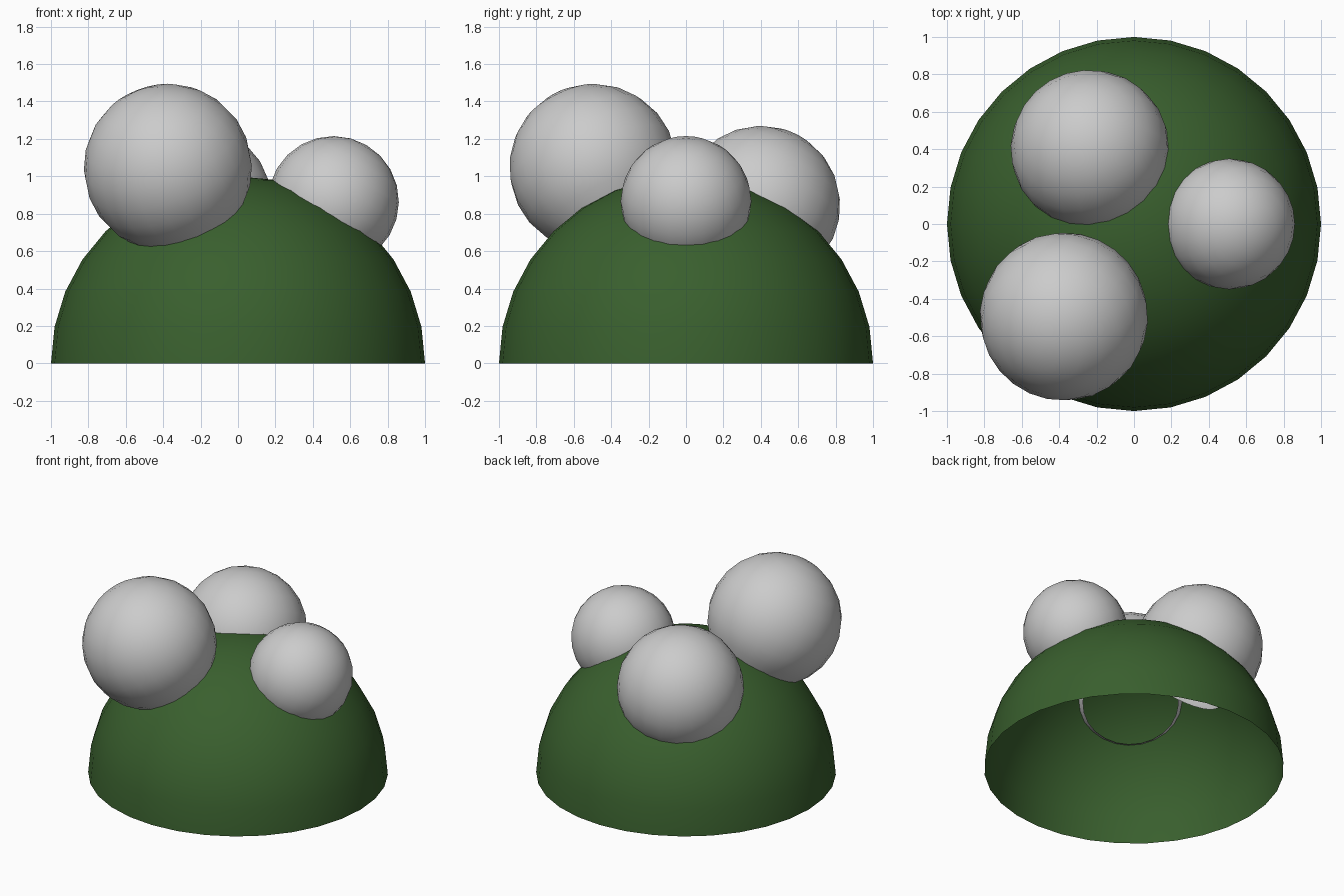
import bpy, bmesh, math
from mathutils import Vector

if "Cube" in bpy.data.objects:
    bpy.data.objects.remove(bpy.data.objects["Cube"])


def open_sphere(name, center, radius, segments, rings, keep_above):
    """UV sphere with its lower cap removed, its pole pointing away from the origin."""
    bm = bmesh.new()
    bmesh.ops.create_uvsphere(bm, u_segments=segments, v_segments=rings, radius=radius)
    low = [v for v in bm.verts if v.co.z < keep_above * radius - 1e-4]
    bmesh.ops.delete(bm, geom=low, context='VERTS')
    for f in bm.faces:
        f.smooth = True
    mesh = bpy.data.meshes.new(name)
    bm.to_mesh(mesh)
    bm.free()
    obj = bpy.data.objects.new(name, mesh)
    bpy.context.collection.objects.link(obj)
    obj.location = center
    if center.length > 0:
        obj.rotation_mode = 'QUATERNION'
        obj.rotation_quaternion = center.to_track_quat('Z', 'Y')
    return obj


# Green hollow dome, open at the bottom
dome = open_sphere("dome", Vector((0, 0, 0)), 1.0, 32, 16, 0.0)
green = bpy.data.materials.new("dark_green")
green.diffuse_color = (0.041, 0.115, 0.027, 1)
green.use_nodes = True
green.node_tree.nodes["Principled BSDF"].inputs["Base Color"].default_value = green.diffuse_color
dome.data.materials.append(green)

# Grey balls set into the dome, each open where it is embedded
cut = -math.cos(math.radians(45))
balls = {
    "ball_right": ((0.51, 0.0, 0.865), 0.35),
    "ball_back": ((-0.235, 0.40, 0.845), 0.425),
    "ball_front": ((-0.375, -0.495, 1.045), 0.45),
}
for name, (center, radius) in balls.items():
    open_sphere(name, Vector(center), radius, 24, 12, cut)
